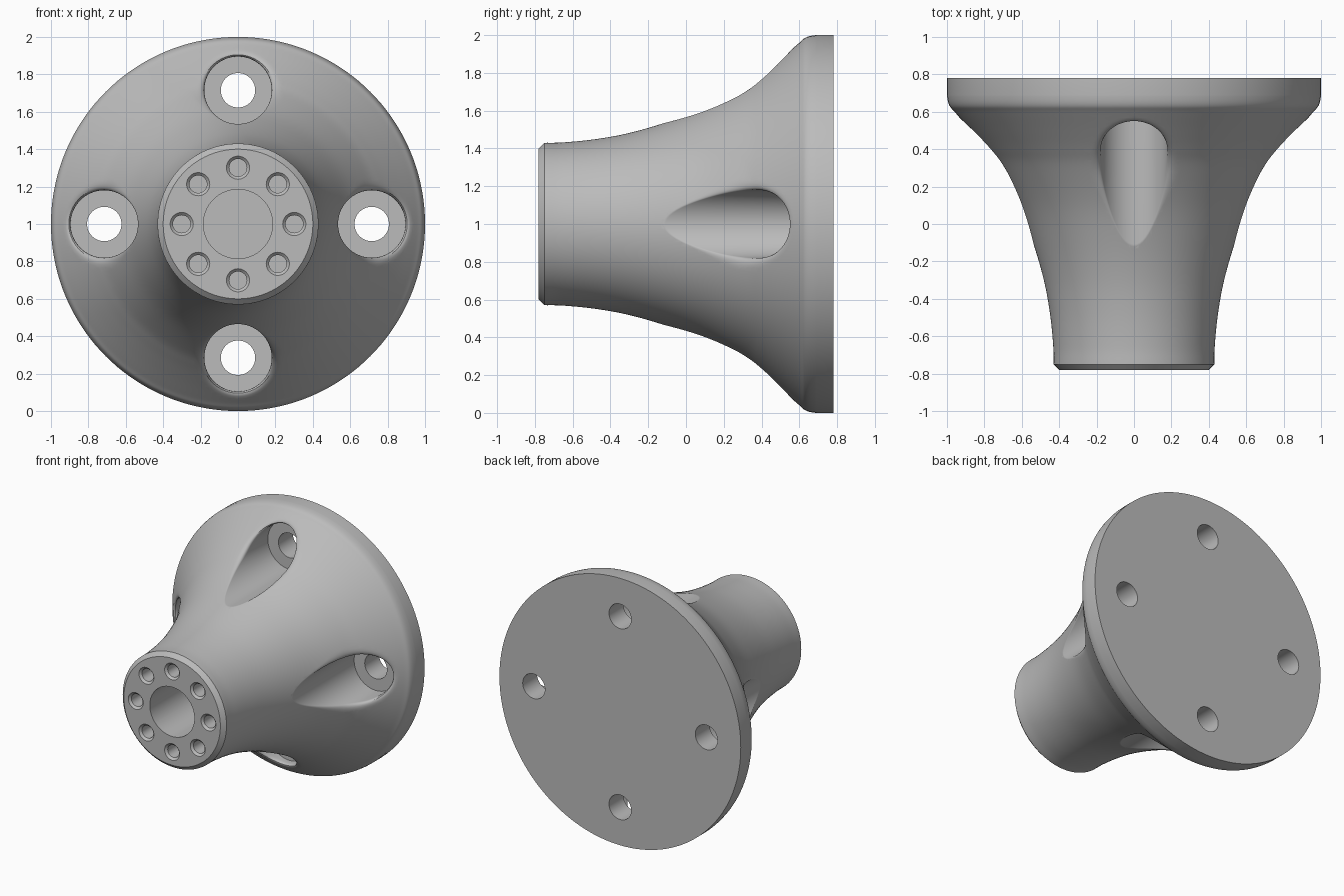
import bpy, bmesh, math
from mathutils import Vector

if "Cube" in bpy.data.objects:
    bpy.data.objects.remove(bpy.data.objects["Cube"])

BACK, FRONT = 0.78, -0.78
FLOOR, BORE, BOLT_RING = 0.61, 0.18, 0.715

# Flared outline (radius, y) from the nose to the flange rim
KEYS = [(0.43, -0.75), (0.432, -0.65), (0.449, -0.48), (0.482, -0.3), (0.54, -0.1),
        (0.617, 0.1), (0.725, 0.3), (0.795, 0.4), (0.875, 0.5), (0.955, 0.595),
        (0.988, 0.635), (1.0, 0.69)]


def smooth_path(keys, steps):
    """Catmull-Rom curve through the key points."""
    p = [Vector(k) for k in keys]
    p = [2 * p[0] - p[1]] + p + [p[-1] + Vector((0, 0.06))]
    out = []
    for a, b, c, d in zip(p, p[1:], p[2:], p[3:]):
        for i in range(steps):
            t = i / steps
            out.append(0.5 * (2 * b + (c - a) * t + (2 * a - 5 * b + 4 * c - d) * t**2
                              + (3 * b - a - 3 * c + d) * t**3))
    return out + [p[-2]]


FLARE = smooth_path(KEYS, 6)


def surface_y(radius):
    """Depth of the flared skin at a distance from the main axis."""
    for a, b in zip(FLARE, FLARE[1:]):
        if a.x <= radius <= b.x:
            return a.y + (b.y - a.y) * (radius - a.x) / max(b.x - a.x, 1e-6)
    return FLARE[-1].y


def lathe(bm, profile, segments, cx=0.0, cz=0.0):
    """Closed solid turned about a y-parallel axis; profile(angle) gives (radius, y)."""
    rings = []
    for i in range(segments):
        a = math.tau * i / segments
        rings.append([bm.verts.new((cx + r * math.cos(a), y, 1 + cz + r * math.sin(a)))
                      for r, y in profile(a)])
    for i in range(segments):
        p, q = rings[i], rings[(i + 1) % segments]
        for j in range(len(p) - 1):
            bm.faces.new((p[j], p[j + 1], q[j + 1], q[j]))
    bm.faces.new([r[0] for r in rings])
    bm.faces.new([r[-1] for r in reversed(rings)])


def make_object(name, bm):
    bmesh.ops.recalc_face_normals(bm, faces=bm.faces[:])
    mesh = bpy.data.meshes.new(name)
    bm.to_mesh(mesh)
    bm.free()
    obj = bpy.data.objects.new(name, mesh)
    bpy.context.collection.objects.link(obj)
    return obj


def bolt_pocket(cx, cz):
    """Stepped bolt hole whose mouth rolls softly into the flared skin."""
    def skin(rho, a):
        return surface_y(math.hypot(cx + rho * math.cos(a), cz + rho * math.sin(a)))

    def profile(a):
        edge = skin(BORE, a)
        slope = (skin(BORE + 0.03, a) - edge) / 0.03
        length = math.hypot(1, slope)
        turn = math.acos(-slope / length)
        d = min(0.06, 0.05 * math.tan(turn / 2))
        end_rho = BORE + d / length
        start, mid = Vector((BORE, edge + d)), Vector((BORE, edge))
        end = Vector((end_rho, skin(end_rho, a)))
        pts = [(0.092, 1.0), (0.092, FLOOR), (BORE, FLOOR)]
        for i in range(7):
            t = i / 6
            pts.append(tuple(start * (1 - t)**2 + mid * 2 * t * (1 - t) + end * t * t))
        return pts + [(end_rho, -1.0)]
    return profile


# Main body
body_bm = bmesh.new()
outline = [(0.4, FRONT)] + [tuple(p) for p in FLARE] + [(1.0, BACK)]
lathe(body_bm, lambda a: outline, 144)
body = make_object("flanged_hub", body_bm)

# Cutters: four bolt pockets, centre bore, ring of countersunk holes
cut_bm = bmesh.new()
for k in range(4):
    a = k * math.pi / 2
    cx, cz = BOLT_RING * math.cos(a), BOLT_RING * math.sin(a)
    lathe(cut_bm, bolt_pocket(cx, cz), 72, cx, cz)
lathe(cut_bm, lambda a: [(0.185, -1.0), (0.185, 0.0)], 64)
hole = [(0.062, -1.0), (0.062, FRONT), (0.047, FRONT + 0.015), (0.047, FRONT + 0.25)]
for k in range(8):
    a = k * math.pi / 4
    lathe(cut_bm, lambda _: hole, 32, 0.301 * math.cos(a), 0.301 * math.sin(a))
cutter = make_object("hole_cutters", cut_bm)
cutter.hide_render = True

# Carve the holes and drop the cutters
mod = body.modifiers.new("holes", 'BOOLEAN')
mod.operation, mod.solver, mod.object = 'DIFFERENCE', 'EXACT', cutter
bpy.context.view_layer.objects.active = body
body.select_set(True)
bpy.ops.object.modifier_apply(modifier=mod.name)
bpy.data.objects.remove(cutter)

# Colour and shading
grey = bpy.data.materials.new("plain_grey")
grey.use_nodes = True
colour = (0.5, 0.5, 0.5, 1)
grey.diffuse_color = colour
grey.node_tree.nodes["Principled BSDF"].inputs["Base Color"].default_value = colour
body.data.materials.clear()
body.data.materials.append(grey)
bpy.ops.object.shade_smooth_by_angle(angle=math.radians(30))
